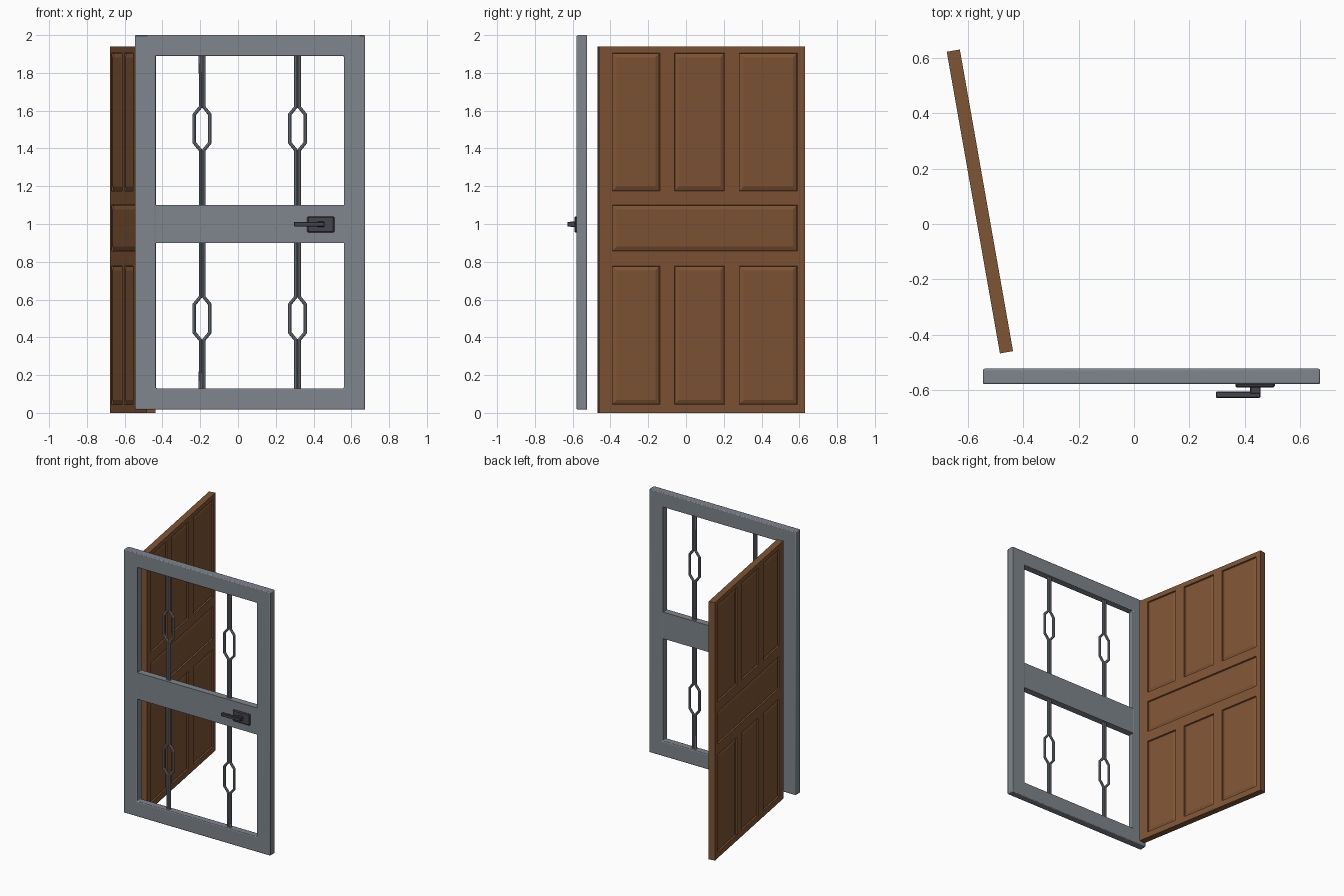
import bpy, bmesh, math
from mathutils import Vector, Matrix

if "Cube" in bpy.data.objects:
    bpy.data.objects.remove(bpy.data.objects["Cube"])


def material(name, rgb):
    m = bpy.data.materials.new(name)
    m.diffuse_color = (*rgb, 1)
    m.use_nodes = True
    m.node_tree.nodes["Principled BSDF"].inputs["Base Color"].default_value = m.diffuse_color
    return m


STEEL = material("steel_grey", (0.21, 0.24, 0.27))
DARK = material("dark_metal", (0.06, 0.06, 0.075))
WOOD = material("brown_wood", (0.21, 0.09, 0.035))


def finish(name, bm, mat, bevel=0, segments=1):
    bmesh.ops.recalc_face_normals(bm, faces=bm.faces)
    me = bpy.data.meshes.new(name)
    bm.to_mesh(me)
    bm.free()
    ob = bpy.data.objects.new(name, me)
    bpy.context.collection.objects.link(ob)
    me.materials.append(mat)
    if bevel:
        mod = ob.modifiers.new("edges", 'BEVEL')
        mod.width, mod.segments = bevel, segments
    return ob


def add_box(bm, lo, hi):
    lo, hi = Vector(lo), Vector(hi)
    mat = Matrix.Translation((lo + hi) / 2) @ Matrix.Diagonal((*(hi - lo), 1))
    bmesh.ops.create_cube(bm, size=1, matrix=mat)


def box(name, lo, hi, mat, bevel=0, segments=1):
    bm = bmesh.new()
    add_box(bm, lo, hi)
    return finish(name, bm, mat, bevel, segments)


# Metal outer frame: mitred rectangular ring
bm = bmesh.new()


def loop(x0, x1, z0, z1, y):
    return [bm.verts.new((x, y, z)) for x, z in ((x0, z0), (x1, z0), (x1, z1), (x0, z1))]


rings = [loop(-0.546, 0.673, 0.017, 2.0, -0.579), loop(-0.546, 0.673, 0.017, 2.0, -0.523),
         loop(-0.435, 0.56, 0.13, 1.89, -0.523), loop(-0.435, 0.56, 0.13, 1.89, -0.579)]
for k in range(4):
    a, b = rings[k], rings[(k + 1) % 4]
    for i in range(4):
        j = (i + 1) % 4
        bm.faces.new((a[i], a[j], b[j], b[i]))
frame = finish("metal_frame", bm, STEEL, 0.006, 2)
bpy.context.view_layer.objects.active = frame
frame.select_set(True)
bpy.ops.object.shade_smooth_by_angle(angle=math.radians(50))

# Lock rail across the frame
box("lock_rail", (-0.437, -0.577, 0.90), (0.562, -0.527, 1.10), STEEL)

# Grille bars: paired strands that spread into long hexagonal links
for n, x in enumerate((-0.19, 0.315)):
    for side in (-1, 1):
        pts = [(0.0085, 0.12)]
        for c in (0.5, 1.505):
            pts += [(0.0085, c - 0.115), (0.041, c - 0.075), (0.041, c + 0.075), (0.0085, c + 0.115)]
        pts.append((0.0085, 1.90))
        cu = bpy.data.curves.new("grille_strand", 'CURVE')
        cu.dimensions = '3D'
        cu.bevel_depth, cu.bevel_resolution = 0.0095, 2
        sp = cu.splines.new('POLY')
        sp.points.add(len(pts) - 1)
        sp.use_smooth = False
        for p, (dx, z) in zip(sp.points, pts):
            p.co = (x + side * dx, -0.551, z, 1)
        cu.materials.append(STEEL)
        name = f"grille_bar_{n + 1}_{'left' if side < 0 else 'right'}"
        ob = bpy.data.objects.new(name, cu)
        bpy.context.collection.objects.link(ob)
        bpy.ops.object.select_all(action='DESELECT')
        ob.select_set(True)
        bpy.context.view_layer.objects.active = ob
        bpy.ops.object.convert(target='MESH')

# Handle: plate, stem and lever
box("handle_plate", (0.366, -0.591, 0.955), (0.51, -0.574, 1.04), DARK, 0.006)
box("handle_stem", (0.42, -0.612, 0.985), (0.457, -0.588, 1.013), DARK, 0.002)
box("handle_lever", (0.296, -0.628, 0.987), (0.457, -0.606, 1.011), DARK, 0.003)

# Wooden door with raised panels on both faces
U = (-0.483, -0.227, -0.148, 0.121, 0.2, 0.512)
Z = (0.045, 0.778, 0.857, 1.10, 1.175, 1.905)
bm = bmesh.new()
add_box(bm, (-0.024, -0.5535, 0), (0.024, 0.5535, 1.94))
for axis, cuts in ((1, U), (2, Z)):
    for c in cuts:
        v = Vector((0, 0, 0))
        v[axis] = 1
        bmesh.ops.bisect_plane(bm, geom=bm.verts[:] + bm.edges[:] + bm.faces[:],
                               plane_co=v * c, plane_no=v)


def is_panel(f):
    c = f.calc_center_median()
    if abs(f.normal.x) < 0.9 or not (U[0] < c.y < U[5]):
        return False
    in_column = any(U[i] < c.y < U[i + 1] for i in (0, 2, 4))
    in_row = Z[0] < c.z < Z[1] or Z[4] < c.z < Z[5]
    return Z[2] < c.z < Z[3] or (in_row and in_column)


bm.normal_update()
panels = [f for f in bm.faces if is_panel(f)]
bmesh.ops.inset_region(bm, faces=panels, thickness=0.003, depth=-0.010, use_even_offset=True)
bm.normal_update()
bmesh.ops.inset_region(bm, faces=panels, thickness=0.02, depth=0.008, use_even_offset=True)
door = finish("wooden_door", bm, WOOD)
door.location = (-0.557, 0.0815, 0)
door.rotation_euler.z = math.radians(10)
